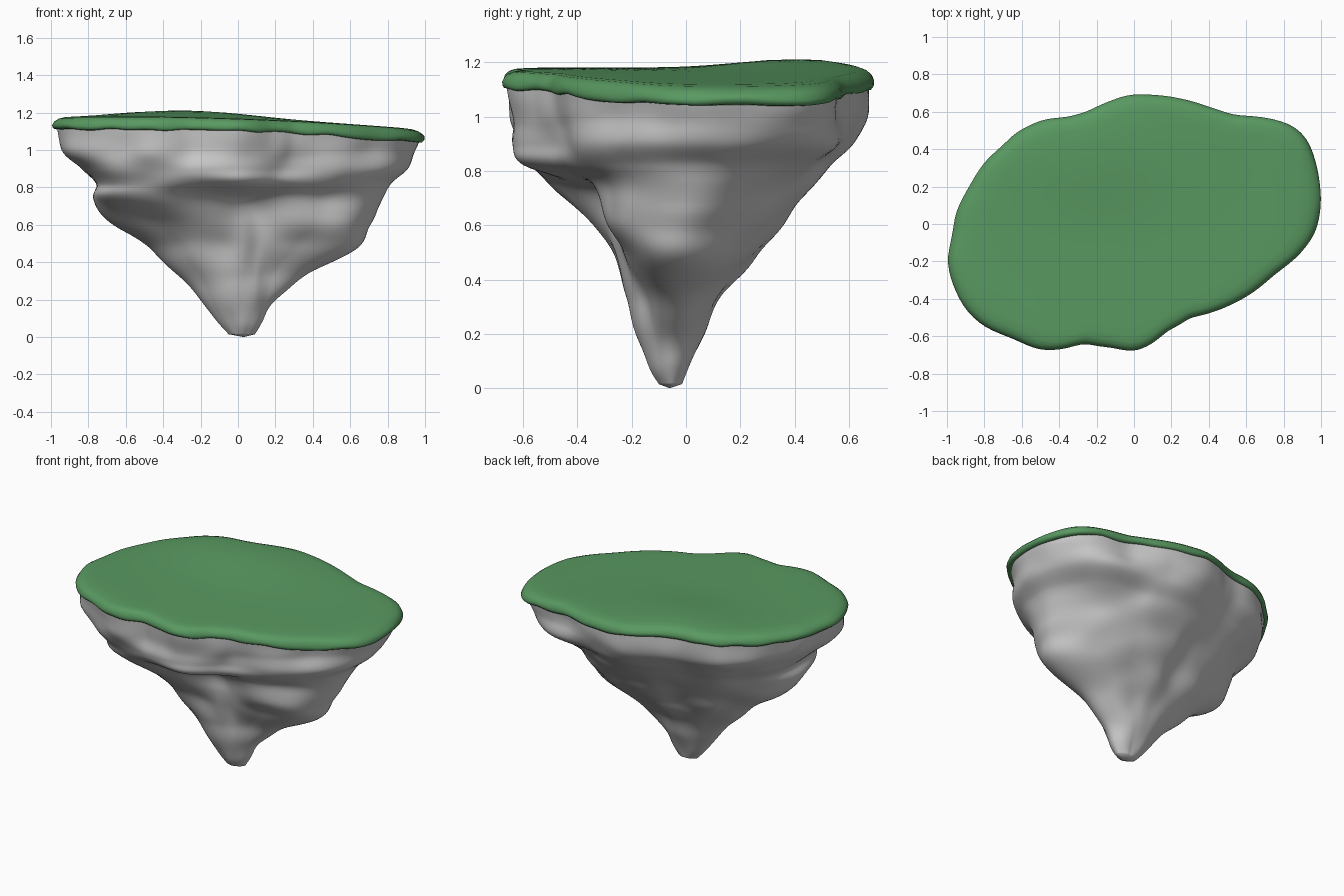
import bpy, bmesh, math
from mathutils import Vector, noise

if "Cube" in bpy.data.objects:
    bpy.data.objects.remove(bpy.data.objects["Cube"])

N = 160                      # points around
CX, CY = 0.02, -0.05         # vertical axis through the tip

# plan outline of the island, counter-clockwise from +x
OUTLINE = [(1.0, .1), (.98, .3), (.93, .45), (.85, .53), (.7, .57), (.53, .58), (.4, .625),
           (.25, .67), (.1, .69), (-.03, .69), (-.12, .66), (-.25, .6), (-.35, .57),
           (-.48, .56), (-.63, .49), (-.7, .42), (-.8, .33), (-.88, .2), (-.95, .07),
           (-.97, -.06), (-1.0, -.2), (-.97, -.32), (-.9, -.46), (-.8, -.55), (-.65, -.61),
           (-.5, -.675), (-.38, -.67), (-.27, -.635), (-.12, -.66), (0, -.68), (.08, -.65),
           (.18, -.57), (.3, -.5), (.5, -.44), (.63, -.37), (.75, -.27), (.88, -.17), (.97, -.05)]

# rock radius every 30 degrees at each height
ROCK = {
    .90: (.87, .92, .72, .66, .64, .76, .86, .86, .66, .58, .49, .63),
    .82: (.78, .78, .63, .57, .55, .68, .78, .79, .61, .54, .46, .57),
    .74: (.73, .69, .56, .50, .49, .62, .78, .75, .46, .31, .32, .49),
    .60: (.70, .58, .45, .40, .40, .52, .69, .50, .32, .24, .25, .45),
    .48: (.62, .46, .34, .30, .31, .41, .49, .36, .24, .20, .19, .32),
    .34: (.36, .27, .20, .19, .20, .27, .35, .26, .19, .16, .16, .20),
    .20: (.18, .15, .13, .12, .13, .17, .22, .18, .15, .13, .13, .14),
    .08: (.11, .09, .07, .06, .07, .10, .13, .11, .09, .09, .09, .10),
    .015: (.07, .05, .04, .035, .04, .05, .07, .06, .05, .05, .05, .06),
}


def spline(a, b, c, d, t):
    return b + .5 * t * (c - a + t * (2 * a - 5 * b + 4 * c - d + t * (3 * (b - c) + d - a)))


def around(values, i):
    n = len(values)
    k, t = divmod(i * n / N, 1)
    k = int(k)
    return spline(*(values[(k + j) % n] for j in (-1, 0, 1, 2)), t)


def outline_radii():
    pts = sorted((math.atan2(y - CY, x - CX) % math.tau, math.hypot(x - CX, y - CY)) for x, y in OUTLINE)
    pts = [(pts[-1][0] - math.tau, pts[-1][1])] + pts + [(pts[0][0] + math.tau, pts[0][1])]
    out = []
    for i in range(N):
        a = math.tau * i / N
        for (a0, r0), (a1, r1) in zip(pts, pts[1:]):
            if a0 <= a < a1:
                t = (a - a0) / (a1 - a0)
                out.append(1 / ((1 - t) / r0 + t / r1))
                break
    for _ in range(2):
        out = [(out[i - 1] + 2 * out[i] + out[(i + 1) % N]) / 4 for i in range(N)]
    return out


def ground(x, y):
    return 1.168 - .035 * x - .025 * x * x + .035 * math.exp(-((x + .25) ** 2 / .2 + (y - .4) ** 2 / .1))


def point(i, r, z=0):
    a = math.tau * i / N
    return Vector((CX + r * math.cos(a), CY + r * math.sin(a), z))


def loft(name, rings, tip, tip_first):
    bm = bmesh.new()
    loops = [[bm.verts.new(p) for p in ring] for ring in rings]
    for a, b in zip(loops, loops[1:]):
        for i in range(N):
            j = (i + 1) % N
            bm.faces.new((a[i], b[i], b[j], a[j]))
    end, c = (loops[0] if tip_first else loops[-1]), bm.verts.new(tip)
    for i in range(N):
        p, q = end[i], end[(i + 1) % N]
        bm.faces.new((c, p, q) if tip_first else (c, q, p))
    me = bpy.data.meshes.new(name)
    bm.to_mesh(me)
    bm.free()
    me.shade_smooth()
    ob = bpy.data.objects.new(name, me)
    bpy.context.collection.objects.link(ob)
    return ob


edge = outline_radii()

# grass cap: gently rolling top with a rounded, slightly ragged lip
rings = []
for s, dz in [(.15, 0), (.3, 0), (.45, 0), (.6, 0), (.75, 0), (.87, 0), (.93, -.003), (.965, -.011),
              (.988, -.025), (1.0, -.045), (.998, -.058), (.988, -.068), (.97, -.07), (.95, -.06)]:
    ring = []
    for i in range(N):
        p = point(i, edge[i] * s)
        p.z = ground(p.x, p.y) + dz
        if dz < -.04:
            p.z += .012 * noise.noise(p * 7)
        ring.append(p)
    rings.append(ring)
grass = loft("grass_cap", rings, (CX, CY, ground(CX, CY)), True)
mat = bpy.data.materials.new("grass_green")
mat.diffuse_color = (.1, .32, .12, 1)
mat.use_nodes = True
mat.node_tree.nodes["Principled BSDF"].inputs["Base Color"].default_value = mat.diffuse_color
grass.data.materials.append(mat)

# rock: control rings from under the cap down to the tip, splined into a dense loft
ctrl = [[(ground(*point(i, edge[i]).xy) - .045, edge[i] * .975) for i in range(N)],
        [(1.0, edge[i] * .955) for i in range(N)]]
ctrl += [[(z, around(row, i)) for i in range(N)] for z, row in ROCK.items()]
ctrl = [ctrl[0]] + ctrl + [ctrl[-1]]
rings = []
STEPS = 8
for k in range(1, len(ctrl) - 2):
    for s in range(STEPS + (k == len(ctrl) - 3)):
        ring = []
        for i in range(N):
            z, r = (spline(*(ctrl[k + j][i][m] for j in (-1, 0, 1, 2)), s / STEPS) for m in (0, 1))
            p = point(i, r, z)
            bump = .03 * noise.noise(Vector((p.x * 4, p.y * 4, p.z * 6))) * min(1, z * 2) * min(1, (1.13 - z) * 6)
            ring.append(point(i, r + bump, z))
        rings.append(ring)
loft("rock_base", rings, (CX + .01, CY - .01, 0), False)

# outward normals on both shells
for ob in bpy.data.objects:
    bm = bmesh.new()
    bm.from_mesh(ob.data)
    bmesh.ops.recalc_face_normals(bm, faces=bm.faces)
    if max(bm.faces, key=lambda f: abs(f.normal.z) * f.calc_area()).normal.z * (1 if ob is grass else -1) < 0:
        bmesh.ops.reverse_faces(bm, faces=bm.faces)
    bm.to_mesh(ob.data)
    bm.free()
